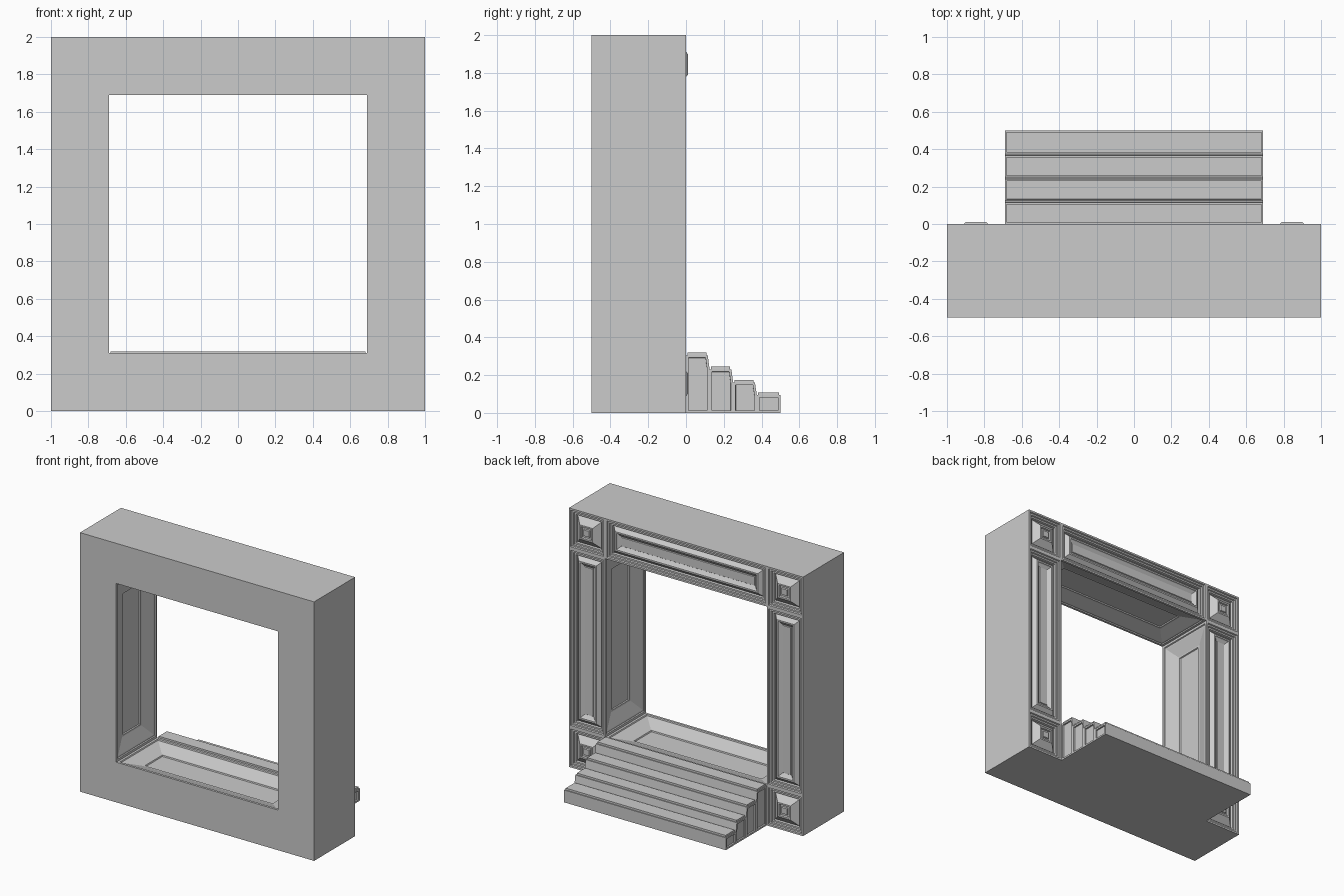
import bpy, bmesh

cube = bpy.data.objects.get("Cube")
if cube:
    bpy.data.objects.remove(cube, do_unlink=True)

stone = bpy.data.materials.new("grey stone")
stone.use_nodes = True
colour = (0.6, 0.6, 0.6, 1)
stone.diffuse_color = colour
stone.node_tree.nodes["Principled BSDF"].inputs["Base Color"].default_value = colour


def finish(bm, name):
    mesh = bpy.data.meshes.new(name)
    bm.to_mesh(mesh)
    bm.free()
    mesh.materials.append(stone)
    obj = bpy.data.objects.new(name, mesh)
    bpy.context.collection.objects.link(obj)
    return obj


def mould(bm, faces, profile):
    """Carve nested mouldings: each entry is (inset width, depth change)."""
    for width, depth in profile:
        bmesh.ops.inset_individual(bm, faces=faces, thickness=width,
                                   depth=depth, use_even_offset=True)


# Panel mouldings, from the rim towards the middle
RIM = [(0.014, 0), (0.004, -0.01), (0.012, 0), (0.004, -0.01),
       (0.012, 0), (0.004, -0.015)]
CORNER = RIM + [(0.05, 0.045), (0.012, 0), (0.004, -0.012), (0.012, 0), (0.004, 0.01)]
LONG = RIM + [(0.03, 0.03), (0.012, 0), (0.004, -0.008), (0.022, -0.015), (0.004, 0.006)]
REVEAL = [(0.018, 0), (0.004, -0.008), (0.01, 0),
          (0.1, -0.035), (0.012, 0), (0.004, -0.008)]

# Square frame: a ring of eight cells, extruded towards the back
OUT, HOLE = 1.0, 0.69
xs = [-OUT, -HOLE, HOLE, OUT]
bm = bmesh.new()
grid = [[bm.verts.new((x, -0.5, z + OUT)) for x in xs] for z in xs]
for r in range(3):
    for c in range(3):
        if (r, c) != (1, 1):
            bm.faces.new((grid[r][c], grid[r][c + 1], grid[r + 1][c + 1], grid[r + 1][c]))
ext = bmesh.ops.extrude_face_region(bm, geom=bm.faces[:])
moved = [v for v in ext["geom"] if isinstance(v, bmesh.types.BMVert)]
bmesh.ops.translate(bm, verts=moved, vec=(0, 0.5, 0))
bmesh.ops.recalc_face_normals(bm, faces=bm.faces[:])

corners, longs, reveals = [], [], []
for f in bm.faces:
    c = f.calc_center_median()
    ax, az = abs(c.x), abs(c.z - OUT)
    if c.y > -0.01:
        if ax > HOLE and az > HOLE:
            corners.append(f)
        elif c.z > HOLE / 2:          # the steps cover the lower rail
            longs.append(f)
    elif c.y > -0.4 and max(ax, az) < HOLE + 0.01:
        reveals.append(f)
mould(bm, corners, CORNER)
mould(bm, longs, LONG)
mould(bm, reveals, REVEAL)
finish(bm, "frame")

# Four steps behind the frame, each with a raised tread and panelled ends
DEPTH = 0.125
heights = (0.305, 0.231, 0.16, 0.095)
for i, height in enumerate(heights):
    front, back = i * DEPTH, (i + 1) * DEPTH
    outline = [(front, 0), (back, 0)]
    if i < 3:                         # riser leans in above the next step
        outline += [(back, heights[i + 1]), (back - 0.01, height)]
    else:
        outline += [(back, height)]
    outline += [(front, height)]
    bm = bmesh.new()
    end = bm.faces.new([bm.verts.new((-HOLE, y, z)) for y, z in outline])
    ext = bmesh.ops.extrude_face_region(bm, geom=[end])
    moved = [v for v in ext["geom"] if isinstance(v, bmesh.types.BMVert)]
    bmesh.ops.translate(bm, verts=moved, vec=(2 * HOLE, 0, 0))
    bmesh.ops.recalc_face_normals(bm, faces=bm.faces[:])
    top = [f for f in bm.faces if f.normal.z > 0.9]
    ends = [f for f in bm.faces if abs(f.normal.x) > 0.9]
    mould(bm, top, [(0.007, 0), (0.0005, 0.014)])
    mould(bm, ends, [(0.013, 0), (0.0005, -0.012)])
    finish(bm, f"step_{i + 1}")
